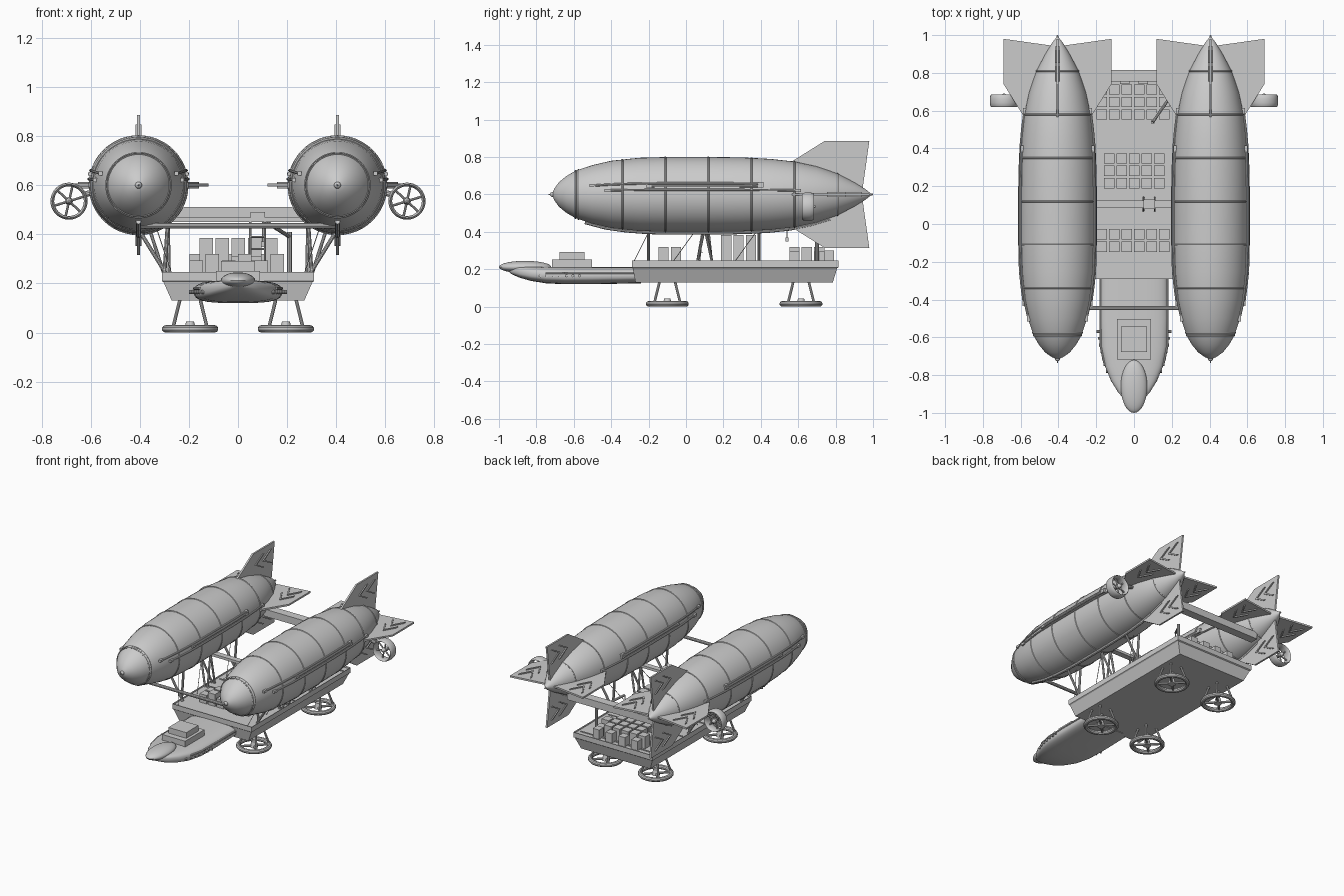
import bpy, bmesh, math, random
from mathutils import Vector, Matrix

if "Cube" in bpy.data.objects:
    bpy.data.objects.remove(bpy.data.objects["Cube"])
random.seed(4)

grey = bpy.data.materials.new("light_grey")
grey.use_nodes = True
grey.diffuse_color = (0.6, 0.6, 0.6, 1)
grey.node_tree.nodes["Principled BSDF"].inputs["Base Color"].default_value = (0.6, 0.6, 0.6, 1)


def finish(bm, name, smooth=True):
    bmesh.ops.recalc_face_normals(bm, faces=bm.faces)
    mesh = bpy.data.meshes.new(name)
    bm.to_mesh(mesh)
    bm.free()
    mesh.materials.append(grey)
    ob = bpy.data.objects.new(name, mesh)
    bpy.context.collection.objects.link(ob)
    if smooth:
        bpy.ops.object.select_all(action='DESELECT')
        ob.select_set(True)
        bpy.context.view_layer.objects.active = ob
        bpy.ops.object.shade_smooth_by_angle(angle=math.radians(35))
    return ob


def box(bm, centre, size):
    m = Matrix.Translation(centre) @ Matrix.Diagonal((*size, 1))
    bmesh.ops.create_cube(bm, size=1, matrix=m)


def tube(bm, a, b, r, r2=None, sides=10):
    a, b = Vector(a), Vector(b)
    d = b - a
    m = Matrix.Translation((a + b) / 2) @ d.to_track_quat('Z', 'Y').to_matrix().to_4x4()
    bmesh.ops.create_cone(bm, cap_ends=True, segments=sides, radius1=r,
                          radius2=r if r2 is None else r2, depth=d.length, matrix=m)


def loft(bm, rings, closed=False):
    rows = [[bm.verts.new(p) for p in ring] for ring in rings]
    pairs = list(zip(rows, rows[1:])) + ([(rows[-1], rows[0])] if closed else [])
    for a, b in pairs:
        for i in range(len(a)):
            j = (i + 1) % len(a)
            bm.faces.new((a[i], a[j], b[j], b[i]))
    if not closed:
        bm.faces.new(rows[0])
        bm.faces.new(rows[-1])


def lathe(bm, centre, profile, axis='Y', steps=48, closed=False):
    """Revolve (position along axis, radius) pairs about the axis."""
    def at(t, r, k):
        c, s = r * math.cos(math.tau * k / steps), r * math.sin(math.tau * k / steps)
        return Vector(centre) + Vector((c, t, s) if axis == 'Y' else (c, s, t))
    loft(bm, [[at(t, r, k) for k in range(steps)] for t, r in profile], closed)


def rounded(t, r, wt, wr, n=10):
    """Oval cross-section for a ring."""
    return [(t + wt * math.cos(math.tau * i / n), r + wr * math.sin(math.tau * i / n)) for i in range(n)]


def slab(bm, centre, pts, thick, angle):
    """Flat plate of (y, radius) points, turned about the hull axis."""
    rot = Matrix.Rotation(angle, 3, 'Y')
    loft(bm, [[Vector(centre) + rot @ Vector((x, y, r)) for y, r in pts]
              for x in (-thick / 2, thick / 2)])


# Gas hull profile along its length
HULL = [(-.715, .004), (-.705, .03), (-.68, .065), (-.64, .098), (-.59, .127), (-.5, .157),
        (-.4, .18), (-.25, .196), (-.1, .2), (.15, .2), (.3, .198), (.45, .19),
        (.58, .176), (.7, .15), (.81, .112), (.9, .065), (.96, .028), (.99, .004)]


def hull_radius(y):
    for (a, ra), (b, rb) in zip(HULL, HULL[1:]):
        if a <= y <= b:
            return ra + (rb - ra) * (y - a) / (b - a)
    return 0


def hull_rail(bm, x, angle, y0, y1, r, gap=.004):
    pts = []
    for i in range(13):
        y = y0 + (y1 - y0) * i / 12
        d = hull_radius(y) + gap
        pts.append((x + d * math.cos(angle), y, .6 + d * math.sin(angle)))
    for a, b in zip(pts, pts[1:]):
        tube(bm, a, b, r, sides=8)


FIN = [(.54, .16), (.74, .285), (.98, .285), (.94, 0), (.6, 0)]
for s, side in ((-1, "right"), (1, "left")):
    X = .405 * s
    axis = (X, 0, .6)

    bm = bmesh.new()
    lathe(bm, axis, HULL)
    finish(bm, side + "_gas_hull")

    # Hoops, nose knob and tail spike
    bm = bmesh.new()
    for y in (-.59, -.575, -.34, -.11, .12, .35, .58, .81):
        lathe(bm, axis, rounded(y, hull_radius(y), .005, .004, 6), closed=True)
    bmesh.ops.create_uvsphere(bm, u_segments=16, v_segments=8, radius=.014,
                              matrix=Matrix.Translation((X, -.713, .6)))
    tube(bm, (X, -.715, .6), (X, -.735, .6), .006, .002)
    tube(bm, (X, .95, .6), (X, 1.0, .6), .012, .004)
    finish(bm, side + "_hull_hoops")

    # Side rails, studs and keel
    bm = bmesh.new()
    for flip in (0, 1):
        for deg, y0, y1, r in ((17, -.5, .4, .006), (13, -.2, .4, .007), (7, -.42, .6, .006)):
            a = math.radians(180 - deg if flip else deg)
            hull_rail(bm, X, a, y0, y1, r)
            for y in (y0, y1):
                d = hull_radius(y) + .004
                box(bm, (X + d * math.cos(a), y, .6 + d * math.sin(a)), (.016, .03, .016))
    hull_rail(bm, X, -math.pi / 2, -.54, .77, .011)
    finish(bm, side + "_hull_rails")

    # Tail fins with raised chevrons
    bm = bmesh.new()
    for k in range(4):
        turn = k * math.pi / 2
        slab(bm, axis, FIN, .012, turn)
        for y in (.755, .84):
            for d in (-1, 1):
                slab(bm, axis, [(y, .2), (y + .018, .2), (y + .1, .2 + d * .047),
                                (y + .082, .2 + d * .047)], .026, turn)
    finish(bm, side + "_tail_fins", False)

    # Ducted propeller
    bm = bmesh.new()
    c = (.688 * s, .652, .535)
    lathe(bm, c, rounded(0, .068, .033, .008), closed=True, steps=32)
    lathe(bm, c, [(-.03, .004), (-.02, .012), (.02, .016), (.04, .004)], steps=16)
    for k in range(6):
        a = math.tau * k / 6 + .3
        tube(bm, c, (c[0] + .066 * math.cos(a), c[1], c[2] + .066 * math.sin(a)), .005)
    tube(bm, (.63 * s, .652, .56), (.53 * s, .652, .59), .012)
    finish(bm, side + "_propeller")

    # Struts and cables that carry the deck
    bm = bmesh.new()
    for y in (-.2, .39):
        tube(bm, (.29 * s, y, .235), (.405 * s, y, .42), .008)
        tube(bm, (.3 * s, y, .235), (.285 * s, y, .46), .008)
    for d in (-.04, .04):
        tube(bm, (.3 * s, .1 + d, .235), (.36 * s, .1, .42), .007)
        tube(bm, (.28 * s, .1 + d, .235), (.285 * s, .1, .46), .007)
    for y in (-.32, -.07, .26):
        tube(bm, (.27 * s, max(y, -.28), .24), (.33 * s, y + .13, .42), .002, sides=6)
    finish(bm, side + "_struts")

# Beams joining the hulls
bm = bmesh.new()
box(bm, (0, .785, .487), (.72, .06, .05))
box(bm, (0, .105, .46), (.6, .04, .018))
tube(bm, (-.41, -.445, .435), (.41, -.445, .435), .011)
box(bm, (.08, .105, .473), (.06, .05, .035))
finish(bm, "cross_beams")

# Cargo deck with sloping sides and a low rim
bm = bmesh.new()
loft(bm, [[(sx * w, y1 if sy > 0 else y0, z) for sx, sy in ((-1, -1), (1, -1), (1, 1), (-1, 1))]
          for w, y0, y1, z in ((.27, -.27, .785, .13), (.303, -.285, .808, .205),
                               (.31, -.29, .815, .21), (.31, -.29, .815, .246))])
bm.faces.ensure_lookup_table()
top = max(bm.faces, key=lambda f: f.calc_center_median().z)
bmesh.ops.inset_region(bm, faces=[top], thickness=.014)
bmesh.ops.translate(bm, verts=top.verts, vec=(0, 0, -.012))
for y in (.08, .21, .45, .76):
    box(bm, (0, y, .236), (.58, .008, .006))
finish(bm, "cargo_deck", False)

# Stacked crates
bm = bmesh.new()
for y0, rows, x0, cols, levels in ((-.12, 2, -.17, 6, 1), (.215, 3, -.13, 5, 2), (.58, 3, -.17, 6, 1)):
    for j in range(rows):
        for i in range(cols):
            tall = levels if random.random() < .85 else 1
            for k in range(tall):
                h = .075 if levels == 2 else random.choice((.06, .085, .085))
                box(bm, (x0 + i * .066, y0 + j * .066, .234 + h * (k + .5)), (.055, .055, h))
for i in range(4):
    box(bm, (-.15 + i * .1, .765, .265), (.05, .05, .07))
finish(bm, "crates", False)

# Deck crane with a hook, and a short ladder
bm = bmesh.new()
tube(bm, (.21, .7, .234), (.21, .7, .41), .01)
tube(bm, (.21, .7, .39), (.1, .54, .46), .008)
tube(bm, (.1, .54, .46), (.1, .54, .36), .003)
box(bm, (.1, .54, .36), (.018, .018, .022))
for x in (.05, .11):
    for d in (-.035, .035):
        tube(bm, (x, .105 + d, .234), (x, .105 + d * .3, .46), .005)
for z in (.29, .34, .39):
    for d in (-.02, .02):
        tube(bm, (.05, .105 + d, z), (.11, .105 + d, z), .004)
finish(bm, "deck_crane")

# Landing pads
for s, side in ((-1, "right"), (1, "left")):
    for y, end in ((-.1, "front"), (.615, "rear")):
        bm = bmesh.new()
        c = Vector((.195 * s, y, .015))
        lathe(bm, c, rounded(0, .1, .015, .015), axis='Z', steps=40, closed=True)
        tube(bm, c - Vector((0, 0, .01)), c + Vector((0, 0, .03)), .026, .016, 16)
        for k in range(4):
            a = math.pi / 4 + k * math.pi / 2
            out = Vector((math.cos(a), math.sin(a), 0))
            tube(bm, c, c + out * .1, .008)
            tube(bm, c + out * .1, c + out * .058 + Vector((0, 0, .12)), .007)
        finish(bm, f"{end}_{side}_landing_pad")

# Forward gondola, a flattened rounded loft
bm = bmesh.new()
rings = []
for y, w, z0, z1 in ((-.24, .178, .125, .212), (-.5, .18, .12, .212), (-.65, .176, .12, .212),
                     (-.75, .155, .125, .213), (-.83, .122, .138, .214), (-.89, .085, .155, .215),
                     (-.935, .045, .175, .216), (-.955, .012, .195, .214)):
    ring = []
    for k in range(32):
        c, s = math.cos(math.tau * k / 32), math.sin(math.tau * k / 32)
        ring.append((w * math.copysign(abs(c) ** .6, c), y,
                     (z0 + z1) / 2 + (z1 - z0) / 2 * math.copysign(abs(s) ** .7, s)))
    rings.append(ring)
loft(bm, rings)
finish(bm, "gondola")

bm = bmesh.new()
bmesh.ops.create_uvsphere(bm, u_segments=32, v_segments=16, radius=1,
                          matrix=Matrix.Translation((0, -.86, .212)) @ Matrix.Diagonal((.07, .14, .033, 1)))
finish(bm, "cockpit_dome")

bm = bmesh.new()
box(bm, (0, -.61, .23), (.18, .215, .042))
box(bm, (0, -.61, .27), (.14, .135, .042))
finish(bm, "bridge_cabin", False)

# Side bands and portholes
bm = bmesh.new()
for s in (-1, 1):
    tube(bm, (.178 * s, -.26, .18), (.176 * s, -.65, .18), .006)
    tube(bm, (.176 * s, -.65, .18), (.154 * s, -.75, .18), .006)
    for i in range(7):
        y = -.78 + i * .035
        w = .155 + (y + .75) * .21 if y > -.75 else .155 + (y + .75) * .41
        tube(bm, (w * s - .01 * s, y, .165), (w * s + .006 * s, y, .165), .008)
finish(bm, "gondola_portholes")
